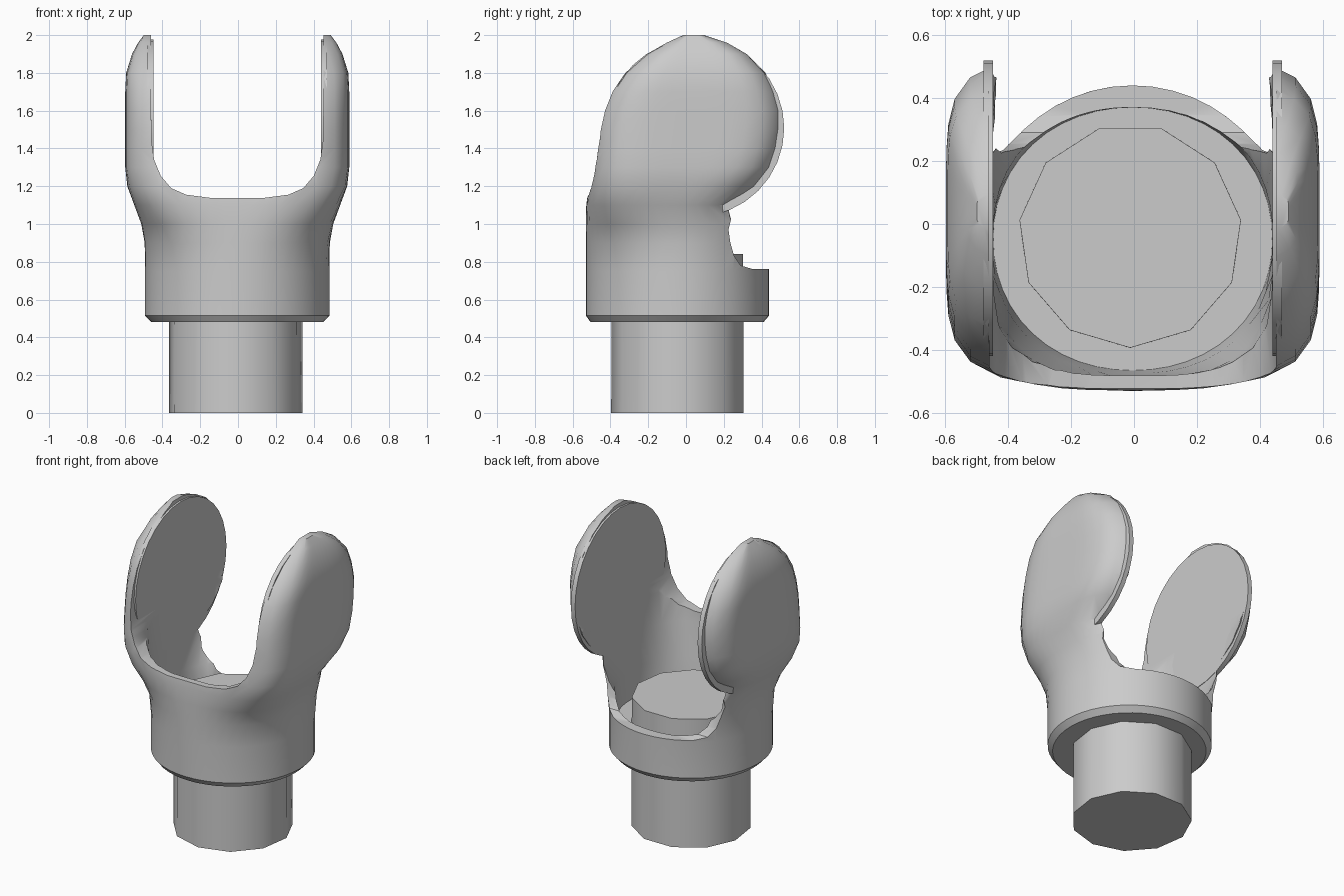
import bpy
import bmesh
from math import cos, sin, pi, radians
from mathutils import Matrix

cube = bpy.data.objects.get("Cube")
if cube:
    bpy.data.objects.remove(cube)

CX = -0.004  # slight sideways offset of the whole piece

grey = bpy.data.materials.new("plain_grey")
grey.use_nodes = True
grey.diffuse_color = (0.6, 0.6, 0.6, 1)
grey.node_tree.nodes["Principled BSDF"].inputs["Base Color"].default_value = (0.6, 0.6, 0.6, 1)


def finish(name, bm):
    bmesh.ops.recalc_face_normals(bm, faces=bm.faces)
    mesh = bpy.data.meshes.new(name)
    bm.to_mesh(mesh)
    bm.free()
    mesh.materials.append(grey)
    obj = bpy.data.objects.new(name, mesh)
    bpy.context.collection.objects.link(obj)
    return obj


def activate(obj):
    bpy.ops.object.select_all(action="DESELECT")
    obj.select_set(True)
    bpy.context.view_layer.objects.active = obj


def smooth(obj, angle):
    activate(obj)
    bpy.ops.object.shade_smooth_by_angle(angle=radians(angle))


def skin(name, rings):
    """Closed solid through a stack of point rings."""
    bm = bmesh.new()
    loops = [[bm.verts.new(p) for p in ring] for ring in rings]
    count = len(loops[0])
    for low, high in zip(loops, loops[1:]):
        for i in range(count):
            j = (i + 1) % count
            bm.faces.new((low[i], low[j], high[j], high[i]))
    bm.faces.new(loops[0][::-1])
    bm.faces.new(loops[-1])
    return finish(name, bm)


def rounded_section(z, half, front, back, power, count=48):
    """Superellipse at height z, between the given front and back."""
    mid, depth = (front + back) / 2, (back - front) / 2
    ring = []
    for i in range(count):
        c, s = cos(2 * pi * i / count), sin(2 * pi * i / count)
        k = (abs(c) ** power + abs(s) ** power) ** (-1 / power)
        ring.append((CX + half * c * k, mid + depth * s * k, z))
    return ring


def cut(target, cutter):
    activate(target)
    mod = target.modifiers.new("cut", "BOOLEAN")
    mod.operation, mod.solver, mod.object = "DIFFERENCE", "MANIFOLD", cutter
    bpy.ops.object.modifier_apply(modifier=mod.name)
    bpy.data.objects.remove(cutter)


# Outer body: round collar swelling into two domed ears
body_levels = [
    # height, half width, front, back, squareness
    (0.48, 0.455, -0.505, 0.41, 2), (0.515, 0.488, -0.53, 0.44, 2),
    (0.75, 0.488, -0.53, 0.44, 2), (0.9, 0.49, -0.53, 0.44, 2.15),
    (1.0, 0.508, -0.53, 0.40, 2.6), (1.1, 0.545, -0.528, 0.30, 3.4),
    (1.2, 0.582, -0.515, 0.415, 4.4), (1.3, 0.593, -0.50, 0.48, 5),
    (1.4, 0.593, -0.495, 0.515, 5), (1.5, 0.593, -0.485, 0.53, 5),
    (1.6, 0.593, -0.462, 0.53, 5), (1.7, 0.593, -0.42, 0.50, 5),
    (1.8, 0.588, -0.35, 0.45, 5), (1.9, 0.557, -0.235, 0.35, 5),
    (1.96, 0.525, -0.125, 0.24, 5), (2.0, 0.495, -0.03, 0.11, 5),
]
body = skin("fork_body", [rounded_section(*level) for level in body_levels])

# U-shaped gap between the ears
half_u = [(0.457, 2.2), (0.455, 1.45), (0.44, 1.34), (0.405, 1.255), (0.35, 1.19),
          (0.27, 1.155), (0.14, 1.138)]
u_profile = half_u + [(-x, z) for x, z in reversed(half_u)]
cut(body, skin("gap_cutter", [[(CX + x, y, z) for x, z in u_profile] for y in (-1, 1)]))

# Notch behind the neck, leaving a low back rim
notch = [(0.7, 0.76), (0.35, 0.762), (0.29, 0.78), (0.255, 0.83), (0.235, 0.9),
         (0.225, 0.97), (0.245, 1.05), (0.30, 1.105), (0.7, 1.107)]
cut(body, skin("notch_cutter", [[(x, y, z) for y, z in notch] for x in (-1, 1)]))

# Hollow inside of the collar, open towards the back above the notch
hollow_levels = [
    (0.68, 0.443, -0.465, 0.37, 2.1), (0.87, 0.445, -0.475, 0.371, 2.3),
    (1.09, 0.449, -0.485, 0.6, 3.4), (1.29, 0.447, -0.47, 0.65, 5),
    (1.43, 0.446, -0.45, 0.66, 5),
]
cut(body, skin("hollow_cutter", [rounded_section(*level) for level in hollow_levels]))
smooth(body, 35)

# Flat round pads on the inner ear faces
for side, label in ((1, "left"), (-1, "right")):
    bm = bmesh.new()
    place = Matrix.Translation((CX + side * 0.459, 0.05, 1.508)) @ Matrix.Rotation(pi / 2, 4, "Y")
    bmesh.ops.create_cone(bm, cap_ends=True, segments=32, radius1=0.47, radius2=0.47,
                          depth=0.03, matrix=place)
    smooth(finish(label + "_ear_pad", bm), 30)

# Faceted post running up through the collar floor
bm = bmesh.new()
turn = Matrix.Translation((-0.012, -0.038, 0.42)) @ Matrix.Rotation(pi, 4, "Z")
bmesh.ops.create_cone(bm, cap_ends=True, segments=11, radius1=0.358, radius2=0.355,
                      depth=0.84, matrix=turn)
smooth(finish("post", bm), 40)
